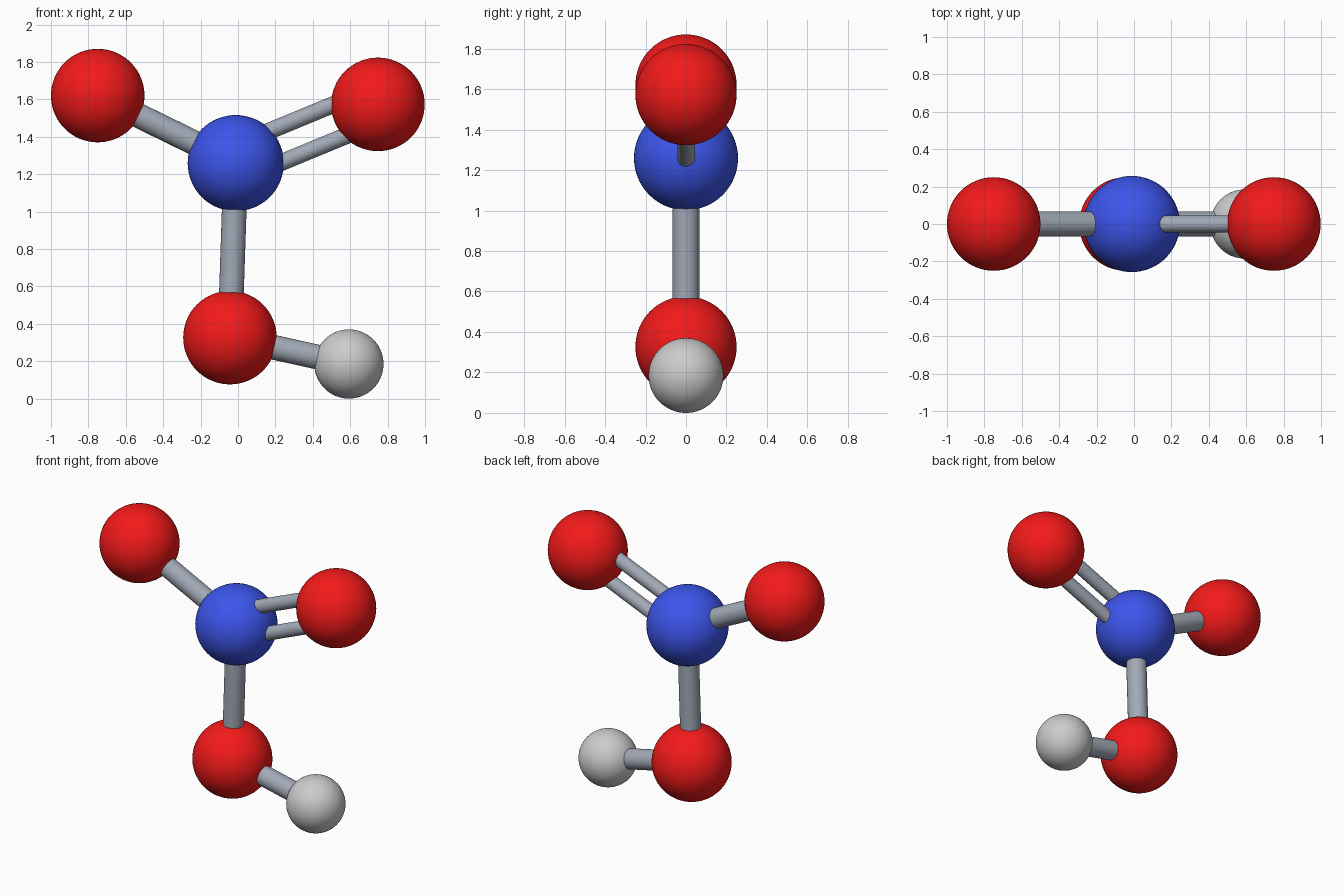
import bpy
from mathutils import Vector

if "Cube" in bpy.data.objects:
    bpy.data.objects.remove(bpy.data.objects["Cube"])


def material(name, rgb):
    m = bpy.data.materials.new(name)
    m.diffuse_color = (*rgb, 1)
    m.use_nodes = True
    m.node_tree.nodes["Principled BSDF"].inputs["Base Color"].default_value = m.diffuse_color
    return m


RED = material("oxygen_red", (0.9, 0.01, 0.01))
BLUE = material("nitrogen_blue", (0.045, 0.09, 0.83))
WHITE = material("hydrogen_grey", (0.55, 0.55, 0.55))
METAL = material("bond_grey", (0.36, 0.40, 0.47))


def finish(name, mat):
    ob = bpy.context.object
    ob.name = name
    ob.data.materials.append(mat)
    bpy.ops.object.shade_smooth_by_angle()


def atom(name, centre, radius, mat):
    bpy.ops.mesh.primitive_uv_sphere_add(segments=64, ring_count=32, radius=radius, location=centre)
    finish(name, mat)


def bond(name, a, b, radius, offset=0.0):
    # Cylinder between atom centres, shifted sideways in the molecule's plane
    d = b - a
    side = d.cross(Vector((0, 1, 0))).normalized() * offset
    bpy.ops.mesh.primitive_cylinder_add(vertices=32, radius=radius, depth=d.length,
                                        location=(a + b) / 2 + side,
                                        rotation=d.to_track_quat('Z', 'Y').to_euler())
    finish(name, METAL)


nitrogen = Vector((-0.012, 0, 1.259))
oxygen_left = Vector((-0.75, 0, 1.62))
oxygen_right = Vector((0.748, 0, 1.573))
oxygen_bottom = Vector((-0.043, 0, 0.326))
hydrogen = Vector((0.593, 0, 0.185))

# Atoms
atom("nitrogen_atom", nitrogen, 0.257, BLUE)
atom("oxygen_atom_left", oxygen_left, 0.25, RED)
atom("oxygen_atom_right", oxygen_right, 0.25, RED)
atom("oxygen_atom_bottom", oxygen_bottom, 0.25, RED)
atom("hydrogen_atom", hydrogen, 0.185, WHITE)

# Single bonds
bond("bond_left", nitrogen, oxygen_left, 0.066)
bond("bond_bottom", nitrogen, oxygen_bottom, 0.066)
bond("bond_hydrogen", oxygen_bottom, hydrogen, 0.066)

# Double bond
for label, s in (("upper", 1), ("lower", -1)):
    bond("double_bond_" + label, nitrogen, oxygen_right, 0.045, s * 0.09)
